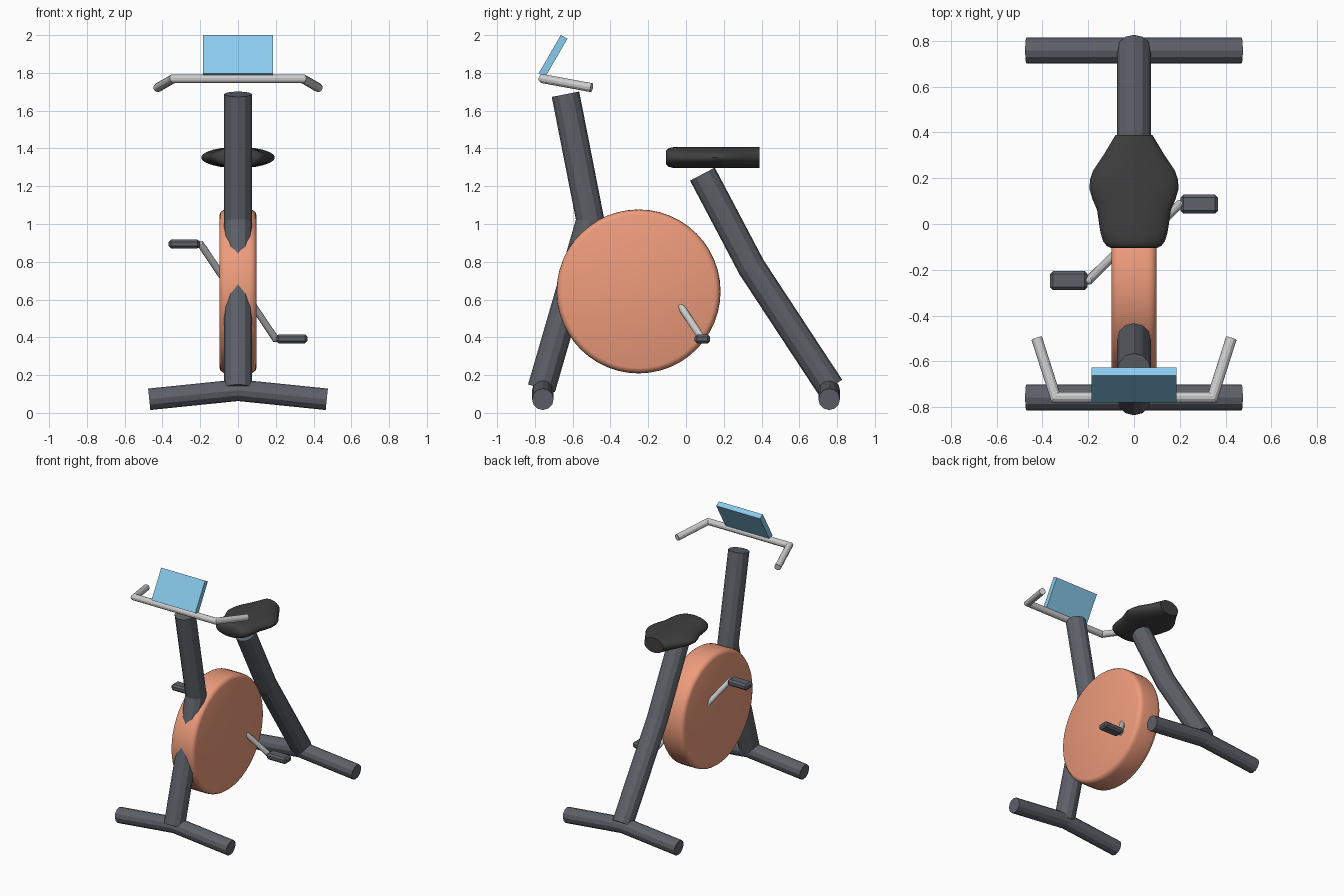
import bpy, bmesh, math
from mathutils import Vector, Matrix

if "Cube" in bpy.data.objects:
    bpy.data.objects.remove(bpy.data.objects["Cube"])


def material(name, rgb):
    m = bpy.data.materials.new(name)
    m.diffuse_color = (*rgb, 1)
    m.use_nodes = True
    m.node_tree.nodes["Principled BSDF"].inputs["Base Color"].default_value = m.diffuse_color
    return m


FRAME = material("frame_grey", (0.11, 0.12, 0.14))
DARK = material("seat_black", (0.05, 0.05, 0.05))
METAL = material("bar_metal", (0.65, 0.65, 0.65))
ORANGE = material("wheel_orange", (0.85, 0.33, 0.2))
BLUE = material("screen_blue", (0.25, 0.6, 0.85))


def finish(name, bm, mat, smooth=None):
    bmesh.ops.recalc_face_normals(bm, faces=bm.faces)
    me = bpy.data.meshes.new(name)
    bm.to_mesh(me)
    bm.free()
    me.materials.append(mat)
    ob = bpy.data.objects.new(name, me)
    bpy.context.collection.objects.link(ob)
    if smooth:
        bpy.ops.object.select_all(action='DESELECT')
        ob.select_set(True)
        bpy.context.view_layer.objects.active = ob
        bpy.ops.object.shade_smooth_by_angle(angle=math.radians(smooth))
    return ob


def loft(bm, rings):
    """Skin a list of point rings and cap both ends."""
    vs = [[bm.verts.new(p) for p in r] for r in rings]
    n = len(vs[0])
    for a, b in zip(vs, vs[1:]):
        for i in range(n):
            j = (i + 1) % n
            bm.faces.new((a[i], a[j], b[j], b[i]))
    bm.faces.new(vs[0])
    bm.faces.new(vs[-1])


def tube(name, path, radius, mat, sides=12):
    """Round tube along a bent path, with mitred corners."""
    pts = [Vector(p) for p in path]
    dirs = [(b - a).normalized() for a, b in zip(pts, pts[1:])]
    u = Vector((0, 1, 0)) if abs(dirs[0].x) > 0.5 else Vector((1, 0, 0))
    u = (u - dirs[0] * u.dot(dirs[0])).normalized()
    v = dirs[0].cross(u)
    angles = [2 * math.pi * i / sides for i in range(sides)]
    rings = [[pts[0] + radius * (u * math.cos(a) + v * math.sin(a)) for a in angles]]
    for k, d in enumerate(dirs):
        nrm = d + dirs[k + 1] if k + 1 < len(dirs) else d
        rings.append([p + d * ((pts[k + 1] - p).dot(nrm) / d.dot(nrm)) for p in rings[-1]])
    bm = bmesh.new()
    loft(bm, rings)
    return finish(name, bm, mat)


def box(name, centre, size, mat, tilt=0, bevel=0):
    bm = bmesh.new()
    bmesh.ops.create_cube(bm, size=1)
    bmesh.ops.scale(bm, vec=size, verts=bm.verts)
    if bevel:
        bmesh.ops.bevel(bm, geom=bm.edges[:], offset=bevel, segments=1, affect='EDGES')
    bm.transform(Matrix.Translation(centre) @ Matrix.Rotation(tilt, 4, 'X'))
    return finish(name, bm, mat)


# Feet: shallow bent tubes
for name, y in (("front_foot", -0.758), ("rear_foot", 0.758)):
    tube(name, [(-0.47, y, 0.072), (0, y, 0.12), (0.47, y, 0.072)], 0.057, FRAME)

# Bent front column and rear seat leg
tube("front_column", [(0, -0.765, 0.13), (0, -0.507, 1.02), (0, -0.638, 1.687)], 0.074, FRAME)
tube("rear_leg", [(0, 0.765, 0.135), (0, 0.347, 0.771), (0, 0.087, 1.264)], 0.074, FRAME)

# Flywheel housing: disc with rounded rim
bm = bmesh.new()
profile = [(-0.098, 0.405), (-0.092, 0.42), (-0.077, 0.431), (-0.06, 0.434)]
profile += [(-x, r) for x, r in reversed(profile)]
N = 48
loft(bm, [[(x, -0.251 + r * math.cos(2 * math.pi * i / N), 0.643 + r * math.sin(2 * math.pi * i / N))
           for i in range(N)] for x, r in profile])
finish("flywheel", bm, ORANGE, 50)

# Cranks and pedals, opposite each other about the crank axle
AXLE = Vector((0, -0.08, 0.643))
for side, s in (("right", 1), ("left", -1)):
    path = [(0.03, 0, 0), (0.197, 0.165, -0.249), (0.23, 0.167, -0.251)]
    tube(side + "_crank", [AXLE + s * Vector(p) for p in path], 0.019, METAL)
    box(side + "_pedal", AXLE + s * Vector((0.285, 0.167, -0.251)),
        (0.165, 0.082, 0.047), FRAME, bevel=0.013)

# Seat: elliptical sections along y (y, half width, half height)
sections = [(0.388, 0.081, 0.056), (0.31, 0.128, 0.056), (0.235, 0.178, 0.056),
            (0.195, 0.192, 0.056), (0.155, 0.195, 0.056), (0.11, 0.182, 0.056),
            (0.06, 0.161, 0.056), (0.01, 0.154, 0.056), (-0.04, 0.146, 0.056),
            (-0.075, 0.135, 0.054), (-0.095, 0.12, 0.048), (-0.105, 0.1, 0.036)]
bm = bmesh.new()
loft(bm, [[(w * math.cos(2 * math.pi * i / 24), y, 1.352 + h * math.sin(2 * math.pi * i / 24))
           for i in range(24)] for y, w, h in sections])
finish("seat", bm, DARK, 45)

# Handlebar with swept-back grips
tube("handlebar", [(-0.425, -0.5, 1.722), (-0.343, -0.757, 1.769),
                   (0.343, -0.757, 1.769), (0.425, -0.5, 1.722)], 0.024, METAL)

# Tilted display screen
box("display_screen", (0, -0.704, 1.889), (0.37, 0.04, 0.235), BLUE, tilt=math.radians(-30))
